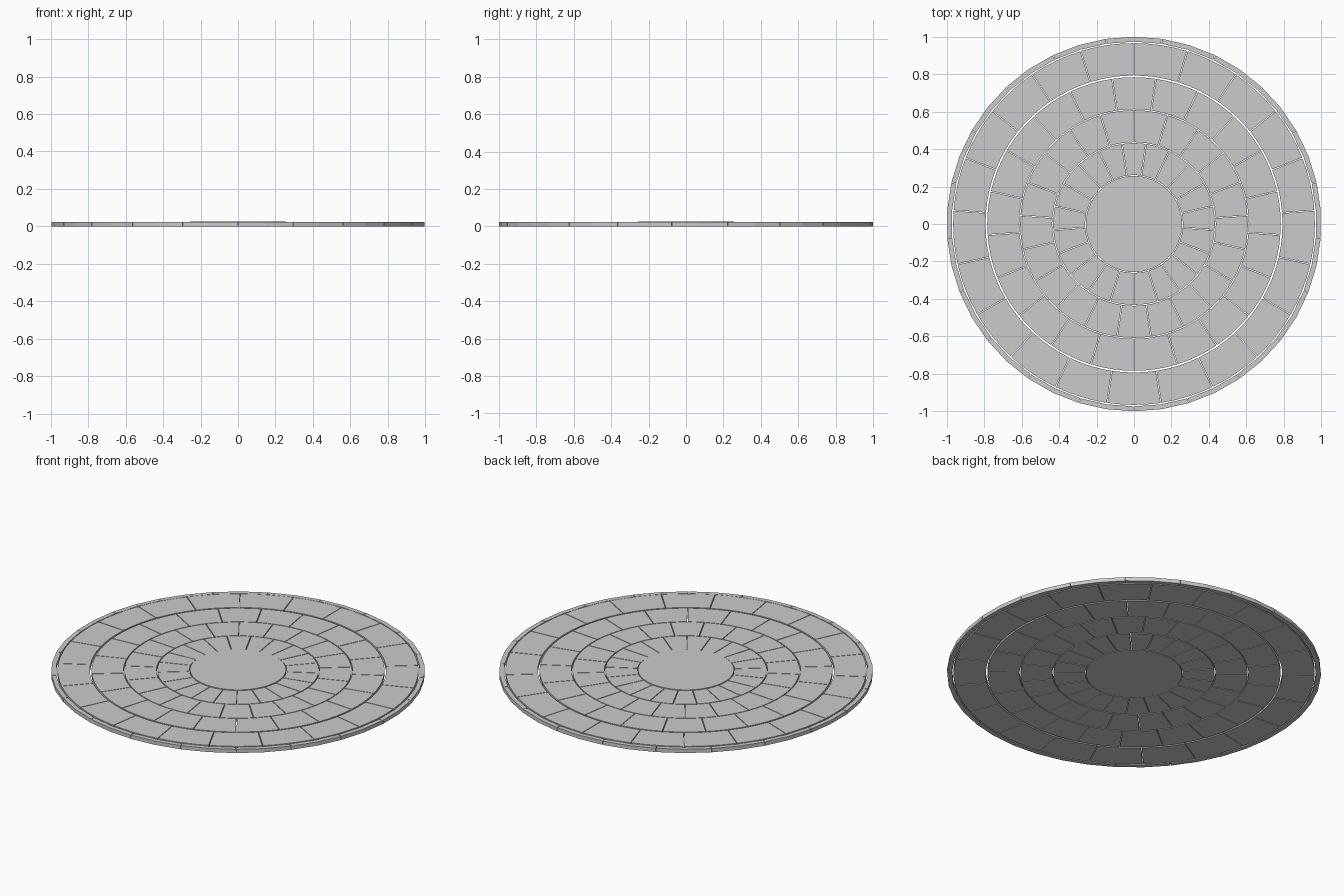
import bpy, bmesh, math

if "Cube" in bpy.data.objects:
    bpy.data.objects.remove(bpy.data.objects["Cube"])

N = 21                      # stones per ring
STEP = 2 * math.pi / N


def add_object(name, bm):
    bmesh.ops.recalc_face_normals(bm, faces=bm.faces)
    mesh = bpy.data.meshes.new(name)
    bm.to_mesh(mesh)
    bm.free()
    obj = bpy.data.objects.new(name, mesh)
    bpy.context.collection.objects.link(obj)
    return obj


def prism(bm, outline, height):
    low = [bm.verts.new((x, y, 0)) for x, y in outline]
    top = [bm.verts.new((x, y, height)) for x, y in outline]
    bm.faces.new(low[::-1])
    bm.faces.new(top)
    n = len(outline)
    for i in range(n):
        j = (i + 1) % n
        bm.faces.new((low[i], low[j], top[j], top[i]))


def ring(name, r_in, r_out, height, offset, gap, segs):
    """Ring of separate wedge stones; joints keep a constant width."""
    bm = bmesh.new()
    for k in range(N):
        start = math.pi / 2 + (k + offset) * STEP
        outline = []
        for r, order in ((r_out, range(segs + 1)), (r_in, range(segs, -1, -1))):
            pad = gap / 2 / r
            for i in order:
                a = start + pad + (STEP - 2 * pad) * i / segs
                outline.append((r * math.cos(a), r * math.sin(a)))
        prism(bm, outline, height)
    return add_object(name, bm)


# Round centre slab
bm = bmesh.new()
M = 63
prism(bm, [(0.257 * math.cos(2 * math.pi * i / M), 0.257 * math.sin(2 * math.pi * i / M))
           for i in range(M)], 0.027)
add_object("centre_slab", bm)

# Four courses of paving stones, joints staggered by half a stone
ring("paving_ring_1", 0.261, 0.432, 0.024, 0.5, 0.004, 4)
ring("paving_ring_2", 0.437, 0.608, 0.024, 0.0, 0.004, 4)
ring("paving_ring_3", 0.613, 0.784, 0.024, 0.5, 0.004, 4)
ring("paving_ring_4", 0.793, 0.966, 0.024, 0.0, 0.004, 4)

# Thin outer edging
ring("outer_edging", 0.974, 1.0, 0.022, 0.5, 0.003, 2)
